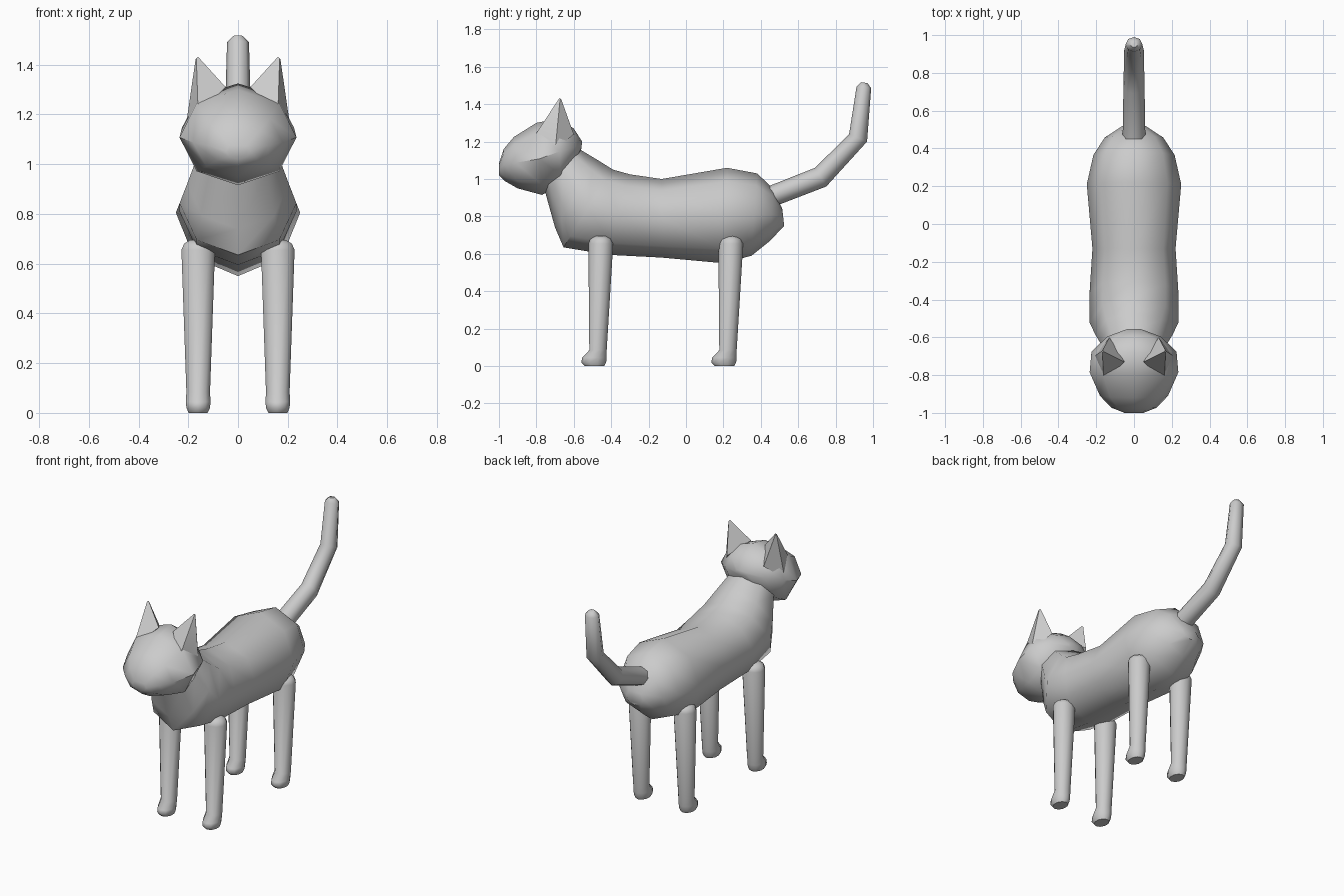
import bpy, bmesh
from math import sin, cos, tau, radians
from mathutils import Vector


def finish(name, bm):
    bmesh.ops.recalc_face_normals(bm, faces=bm.faces)
    mesh = bpy.data.meshes.new(name)
    bm.to_mesh(mesh)
    bm.free()
    ob = bpy.data.objects.new(name, mesh)
    bpy.context.collection.objects.link(ob)
    bpy.ops.object.select_all(action='DESELECT')
    ob.select_set(True)
    bpy.context.view_layer.objects.active = ob
    bpy.ops.object.shade_smooth_by_angle(angle=radians(50))
    return ob


def loft(name, rings, sides=8, cx=0.0):
    """Each ring: (y, z) of one edge, (y, z) of the opposite edge, half width in x."""
    bm = bmesh.new()
    loops = []
    for y1, z1, y2, z2, w in rings:
        c = Vector((cx, (y1 + y2) / 2, (z1 + z2) / 2))
        u = Vector((0, (y1 - y2) / 2, (z1 - z2) / 2))
        loops.append([bm.verts.new(c + u * cos(tau * i / sides)
                                   + Vector((w * sin(tau * i / sides), 0, 0)))
                      for i in range(sides)])
    for a, b in zip(loops, loops[1:]):
        for i in range(sides):
            j = (i + 1) % sides
            bm.faces.new((a[i], a[j], b[j], b[i]))
    bm.faces.new(loops[0])
    bm.faces.new(loops[-1])
    return finish(name, bm)


# body with neck, chest to rump
loft("body", [
    (-0.62, 1.18, -0.77, 0.96, 0.14),
    (-0.57, 1.16, -0.75, 0.92, 0.16),
    (-0.47, 1.10, -0.70, 0.74, 0.205),
    (-0.39, 1.05, -0.655, 0.635, 0.235),
    (-0.30, 1.025, -0.42, 0.595, 0.235),
    (-0.13, 1.00, -0.13, 0.58, 0.22),
    (0.22, 1.06, 0.20, 0.55, 0.25),
    (0.38, 1.03, 0.35, 0.59, 0.215),
    (0.465, 0.95, 0.45, 0.67, 0.155),
    (0.515, 0.84, 0.525, 0.75, 0.06),
])

# head, snout to back of skull
loft("head", [
    (-1.0, 1.085, -1.0, 1.02, 0.05),
    (-0.975, 1.16, -0.97, 0.99, 0.12),
    (-0.92, 1.225, -0.90, 0.95, 0.18),
    (-0.80, 1.30, -0.77, 0.915, 0.235),
    (-0.68, 1.325, -0.67, 0.97, 0.225),
    (-0.60, 1.27, -0.59, 1.07, 0.14),
    (-0.555, 1.20, -0.56, 1.16, 0.04),
])

# ears: four-sided spikes
for side, s in (("left", -1), ("right", 1)):
    bm = bmesh.new()
    base = [(0.21, -0.70, 1.15), (0.16, -0.83, 1.20),
            (0.05, -0.73, 1.31), (0.13, -0.60, 1.24)]
    tip = Vector((s * 0.168, -0.672, 1.44))
    low = [bm.verts.new((s * x, y, z)) for x, y, z in base]
    high = [bm.verts.new(tip.lerp(v.co, 0.06)) for v in low]
    for i in range(4):
        j = (i + 1) % 4
        bm.faces.new((low[i], low[j], high[j], high[i]))
    bm.faces.new(low)
    bm.faces.new(high)
    finish(side + "_ear", bm)

# legs with small paws pointing forward
leg = [  # front y, back y, height, half width
    (-0.085, 0.02, 0.0, 0.04), (-0.103, 0.03, 0.02, 0.05),
    (-0.098, 0.033, 0.045, 0.052), (-0.06, 0.033, 0.085, 0.05),
    (-0.065, 0.068, 0.655, 0.071), (-0.055, 0.058, 0.68, 0.06),
    (-0.03, 0.033, 0.695, 0.035)]
for end, y in (("front", -0.457), ("hind", 0.238)):
    for side, s in (("left", -1), ("right", 1)):
        loft(f"{end}_{side}_leg",
             [(y + f, z, y + b, z, w) for f, b, z, w in leg], 10, s * 0.16)

# tail, bent upward
loft("tail", [
    (0.38, 0.935, 0.42, 0.83, 0.06),
    (0.45, 0.965, 0.49, 0.86, 0.06),
    (0.69, 1.06, 0.75, 0.96, 0.056),
    (0.872, 1.24, 0.968, 1.20, 0.052),
    (0.912, 1.495, 0.99, 1.485, 0.044),
    (0.935, 1.518, 0.97, 1.513, 0.02),
])
